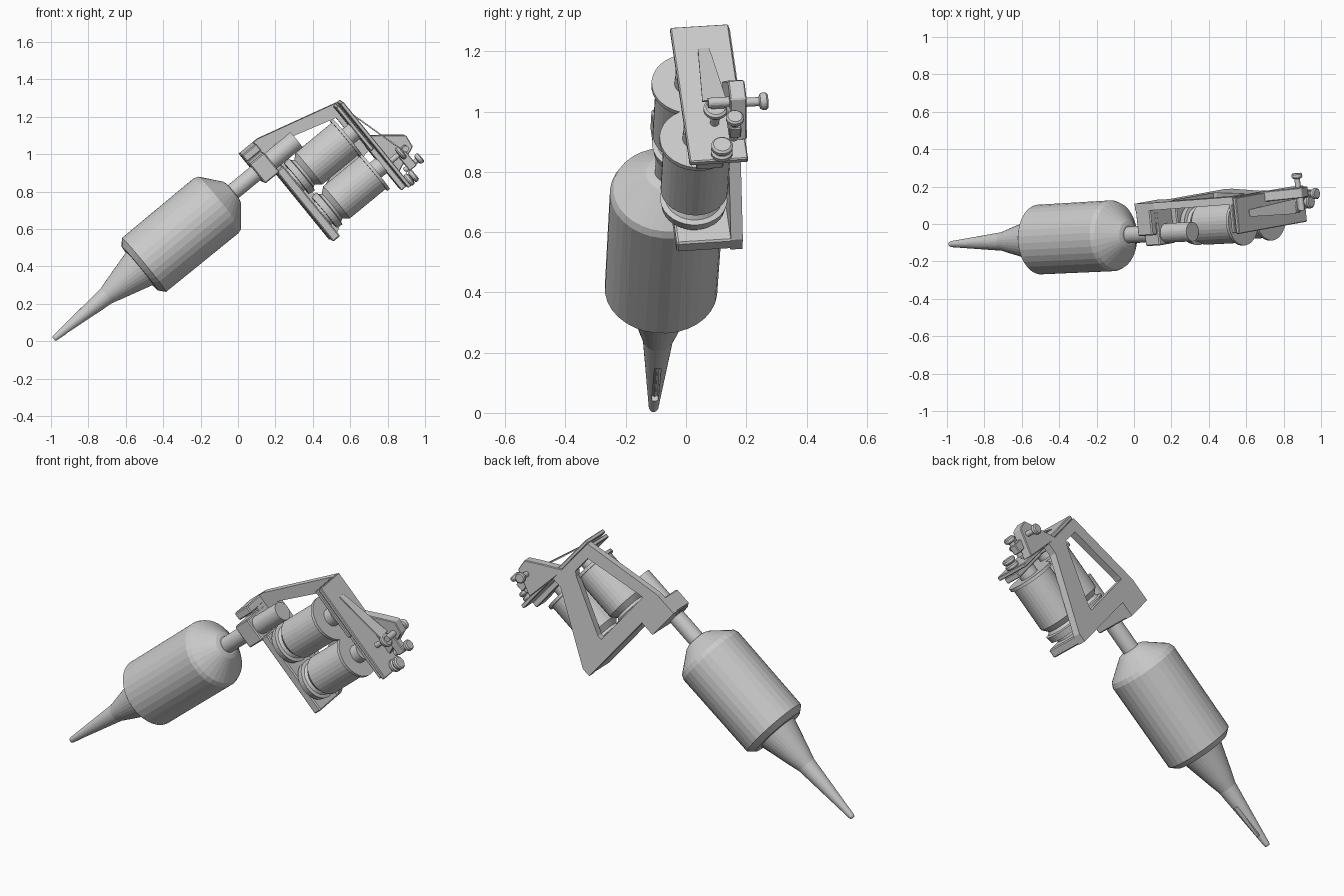
import bpy, bmesh, math
from mathutils import Vector, Matrix

if "Cube" in bpy.data.objects:
    bpy.data.objects.remove(bpy.data.objects["Cube"])

# Local frame: U along the tube axis, V across the frame, W towards the back
U = Vector((0.772, 0.04, 0.634)).normalized()
V = Vector((0.66, 0.115, -0.745))
V = (V - U * V.dot(U)).normalized()
W = U.cross(V)
M = Matrix((U, V, W)).transposed().to_4x4()
M.translation = Vector((-0.985, -0.108, 0.012))


def finish(name, bm, bevel=0):
    bmesh.ops.recalc_face_normals(bm, faces=bm.faces)
    me = bpy.data.meshes.new(name)
    bm.to_mesh(me)
    bm.free()
    ob = bpy.data.objects.new(name, me)
    ob.matrix_world = M
    bpy.context.collection.objects.link(ob)
    if bevel:
        b = ob.modifiers.new("bevel", 'BEVEL')
        b.width, b.segments = bevel, 1
    return ob


def lathe(name, prof, a=0.0, b=0.0, axis='u', n=32):
    """Revolve (position, radius) pairs; a, b place the axis."""
    bm = bmesh.new()
    rings = []
    for p, r in prof:
        ring = []
        for i in range(n):
            t = 2 * math.pi * i / n
            c, s = a + r * math.cos(t), b + r * math.sin(t)
            ring.append(bm.verts.new((p, c, s) if axis == 'u' else (c, s, p)))
        rings.append(ring)
    for r0, r1 in zip(rings, rings[1:]):
        for i in range(n):
            j = (i + 1) % n
            bm.faces.new((r0[i], r0[j], r1[j], r1[i]))
    bm.faces.new(rings[0])
    bm.faces.new(rings[-1])
    return finish(name, bm)


def prism(name, outline, w0, w1, hole=None, bevel=0.0):
    """Extrude a (u, v) outline from w0 to w1, with an optional hole of the same point count."""
    bm = bmesh.new()
    loops = [outline] + ([hole] if hole else [])
    vs = [[[bm.verts.new((u, v, w)) for u, v in lp] for w in (w0, w1)] for lp in loops]
    n = len(outline)
    for lp in vs:
        for i in range(n):
            j = (i + 1) % n
            bm.faces.new((lp[0][i], lp[0][j], lp[1][j], lp[1][i]))
    for k in (0, 1):
        if hole:
            for i in range(n):
                j = (i + 1) % n
                bm.faces.new((vs[0][k][i], vs[0][k][j], vs[1][k][j], vs[1][k][i]))
        else:
            bm.faces.new(vs[0][k])
    return finish(name, bm, bevel)


def box(name, u0, u1, v0, v1, w0, w1, bevel=0.0):
    return prism(name, [(u0, v0), (u1, v0), (u1, v1), (u0, v1)], w0, w1, bevel=bevel)


# Needle tip with its slot, grip and tube
tip = lathe("needle_tip", [(0, .012), (.01, .016), (.365, .05), (.42, .066), (.61, .118)])
slot = box("slot_cutter", .07, .26, .0, .08, -.011, .011)
slot.hide_render = True
slot.hide_viewport = True
cut = tip.modifiers.new("slot", 'BOOLEAN')
cut.operation, cut.object, cut.solver = 'DIFFERENCE', slot, 'EXACT'
lathe("needle", [(.02, .004), (.3, .004)], n=8)
lathe("grip", [(.595, .152), (.625, .187), (1.125, .19), (1.15, .18), (1.235, .075), (1.242, .055)])
lathe("tube", [(1.23, .045), (1.45, .045)])
lathe("tube_upper", [(1.45, .052), (1.68, .052)])

# Tube clamp made of two jaws and a bolt
box("clamp_body", 1.40, 1.50, -.065, .07, -.06, .17, .006)
box("clamp_jaw", 1.40, 1.50, -.12, -.075, -.0, .17, .006)
box("clamp_bridge", 1.40, 1.50, -.08, -.06, .06, .17)

# Frame: pierced back plate, base shelf and top shelf
prism("frame_back_plate",
      [(1.40, -.12), (1.53, -.12), (1.98, 0), (1.98, .31), (1.92, .31),
       (1.535, .545), (1.485, .545), (1.485, .07), (1.40, .07)], .135, .175,
      hole=[(1.575, -.04), (1.6, -.035), (1.925, .06), (1.925, .17), (1.9, .19),
            (1.60, .335), (1.575, .335), (1.575, .2), (1.575, .05)])
box("base_shelf", 1.487, 1.535, .06, .545, -.045, .175, .006)
box("top_shelf", 1.95, 1.972, 0, .30, -.02, .17, .004)
box("armature_plate", 1.98, 2.002, .0, .58, -.025, .17, .004)
box("armature_bar", 1.945, 1.978, .27, .57, .0, .09, .004)

# Two coils with cores and end washers
for i, v in enumerate((.165, .40)):
    lathe(f"coil_{i + 1}", [(1.535, .075), (1.55, .075), (1.55, .105), (1.585, .112), (1.59, .095),
                            (1.605, .085), (1.635, .112), (1.885, .112)], v, .025)
    lathe(f"coil_washer_{i + 1}", [(1.885, .126), (1.902, .126)], v, .025)
    lathe(f"coil_core_{i + 1}", [(1.90, .05), (1.95, .05)], v, .025)

# Post arm that carries the contact screw
prism("post_arm", [(1.97, .22), (2.09, .315), (2.155, .37), (2.145, .44), (2.0, .50)], .12, .175, bevel=.004)

# Tapered leaf spring
bm = bmesh.new()
sec = [(1.998, .10, .018), (2.01, .14, .022), (2.078, .39, .04)]
rows = [[bm.verts.new((u + d, v, .075 + s * h)) for d, s in ((0, -1), (0, 1), (.007, 1), (.007, -1))]
        for u, v, h in sec]
for r0, r1 in zip(rows, rows[1:]):
    for i in range(4):
        bm.faces.new((r0[i], r0[(i + 1) % 4], r1[(i + 1) % 4], r1[i]))
bm.faces.new(rows[0])
bm.faces.new(rows[-1])
finish("leaf_spring", bm)


# Thumb screws: shank, collar and rounded head
def screw(name, start, head, r, a, b, axis='u'):
    lathe(name, [(start, .015), (head - .03, .015), (head - .026, r * .85), (head - .018, r),
                 (head - .006, r), (head, r * .8)], a, b, axis, 20)


screw("plate_screw", 1.99, 2.06, .036, .56, .083)
screw("plate_screw_nut", 1.99, 2.03, .036, .56, .083)
screw("contact_point", 2.0, 2.085, .04, .42, .076)
screw("contact_screw", 2.03, 2.145, .03, .512, .128)
screw("lock_screw", .06, .25, .029, 2.096, .417, 'w')
lathe("contact_rod", [(.05, .017), (.14, .017)], 2.105, .417, 'w', 16)
box("contact_bracket", 2.05, 2.10, .42, .53, .11, .15, .004)
